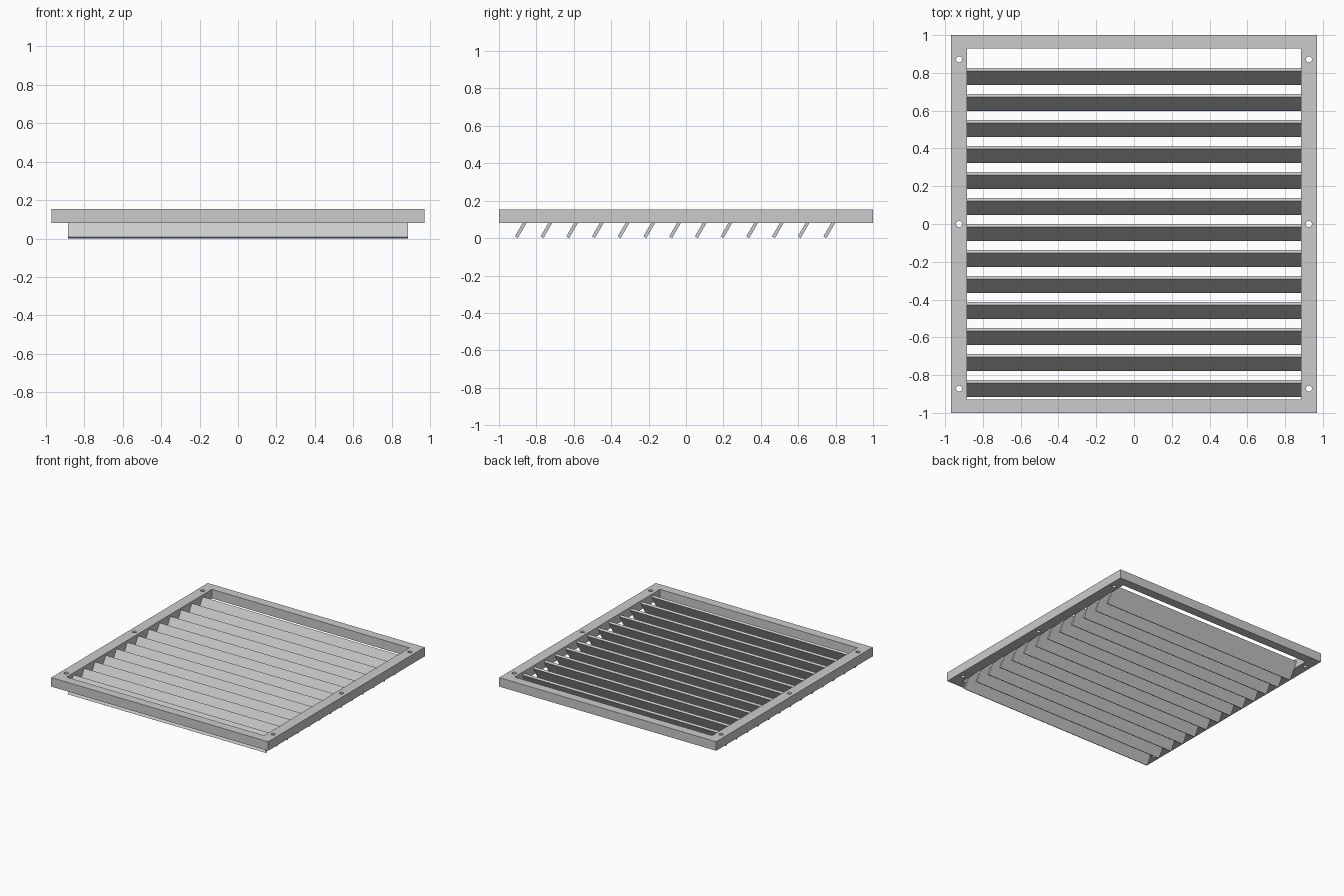
import bpy
import bmesh
from math import cos, sin, pi, radians
from mathutils import Matrix

cube = bpy.data.objects.get("Cube")
if cube:
    bpy.data.objects.remove(cube, do_unlink=True)

HALF_X, HALF_Y = 0.97, 1.0            # outer frame
OPEN_X, OPEN_Y = 0.883, 0.928         # opening
FRAME_BOTTOM, FRAME_TOP = 0.08, 0.153
HOLE_X, HOLE_Y, HOLE_RADIUS = 0.926, 0.872, 0.016
SLATS, SPACING, FIRST_Y = 13, 0.1375, -0.87
SLAT_DEPTH, SLAT_THICK, TILT = 0.149, 0.018, radians(60)


def make_material(name, colour):
    mat = bpy.data.materials.new(name)
    mat.use_nodes = True
    mat.diffuse_color = colour
    mat.node_tree.nodes["Principled BSDF"].inputs["Base Color"].default_value = colour
    return mat


def add_object(name, mesh):
    obj = bpy.data.objects.new(name, mesh)
    bpy.context.collection.objects.link(obj)
    return obj


def rectangle(x, y):
    return [(-x, -y), (x, -y), (x, y), (-x, y)]


def circle(cx, cy, radius, sides=24):
    return [(cx + radius * cos(2 * pi * i / sides),
             cy + radius * sin(2 * pi * i / sides)) for i in range(sides)]


grey = make_material("light grey metal", (0.6, 0.6, 0.6, 1))

# Frame: filled outline with the opening and six screw holes, extruded
outlines = [rectangle(HALF_X, HALF_Y), rectangle(OPEN_X, OPEN_Y)]
outlines += [circle(sx * HOLE_X, sy * HOLE_Y, HOLE_RADIUS)
             for sx in (-1, 1) for sy in (-1, 0, 1)]
curve = bpy.data.curves.new("frame_outline", "CURVE")
curve.dimensions = "2D"
curve.fill_mode = "BOTH"
curve.extrude = (FRAME_TOP - FRAME_BOTTOM) / 2
for points in outlines:
    spline = curve.splines.new("POLY")
    spline.points.add(len(points) - 1)
    for point, (x, y) in zip(spline.points, points):
        point.co = (x, y, 0, 1)
    spline.use_cyclic_u = True
    spline.use_smooth = False
outline = add_object("frame_outline", curve)
bpy.context.view_layer.update()
evaluated = outline.evaluated_get(bpy.context.evaluated_depsgraph_get())
frame_mesh = bpy.data.meshes.new_from_object(evaluated)
bpy.data.objects.remove(outline, do_unlink=True)

bm = bmesh.new()
bm.from_mesh(frame_mesh)
bmesh.ops.remove_doubles(bm, verts=bm.verts, dist=0.0001)
bmesh.ops.recalc_face_normals(bm, faces=bm.faces)
for face in bm.faces:
    face.smooth = False
bm.to_mesh(frame_mesh)
bm.free()
frame_mesh.materials.clear()
frame_mesh.materials.append(grey)
frame = add_object("frame", frame_mesh)
frame.location.z = (FRAME_TOP + FRAME_BOTTOM) / 2

# Slats: one tilted board shared by every louvre
slat_mesh = bpy.data.meshes.new("slat")
bm = bmesh.new()
size = Matrix.Diagonal((2 * OPEN_X, SLAT_DEPTH, SLAT_THICK, 1))
bmesh.ops.create_cube(bm, size=1, matrix=Matrix.Rotation(TILT, 4, "X") @ size)
bm.to_mesh(slat_mesh)
bm.free()
slat_mesh.materials.append(grey)
slat_height = SLAT_DEPTH * sin(TILT) + SLAT_THICK * cos(TILT)
for i in range(SLATS):
    slat = add_object(f"slat_{i + 1}", slat_mesh)
    slat.location = (0, FIRST_Y + i * SPACING, slat_height / 2)
